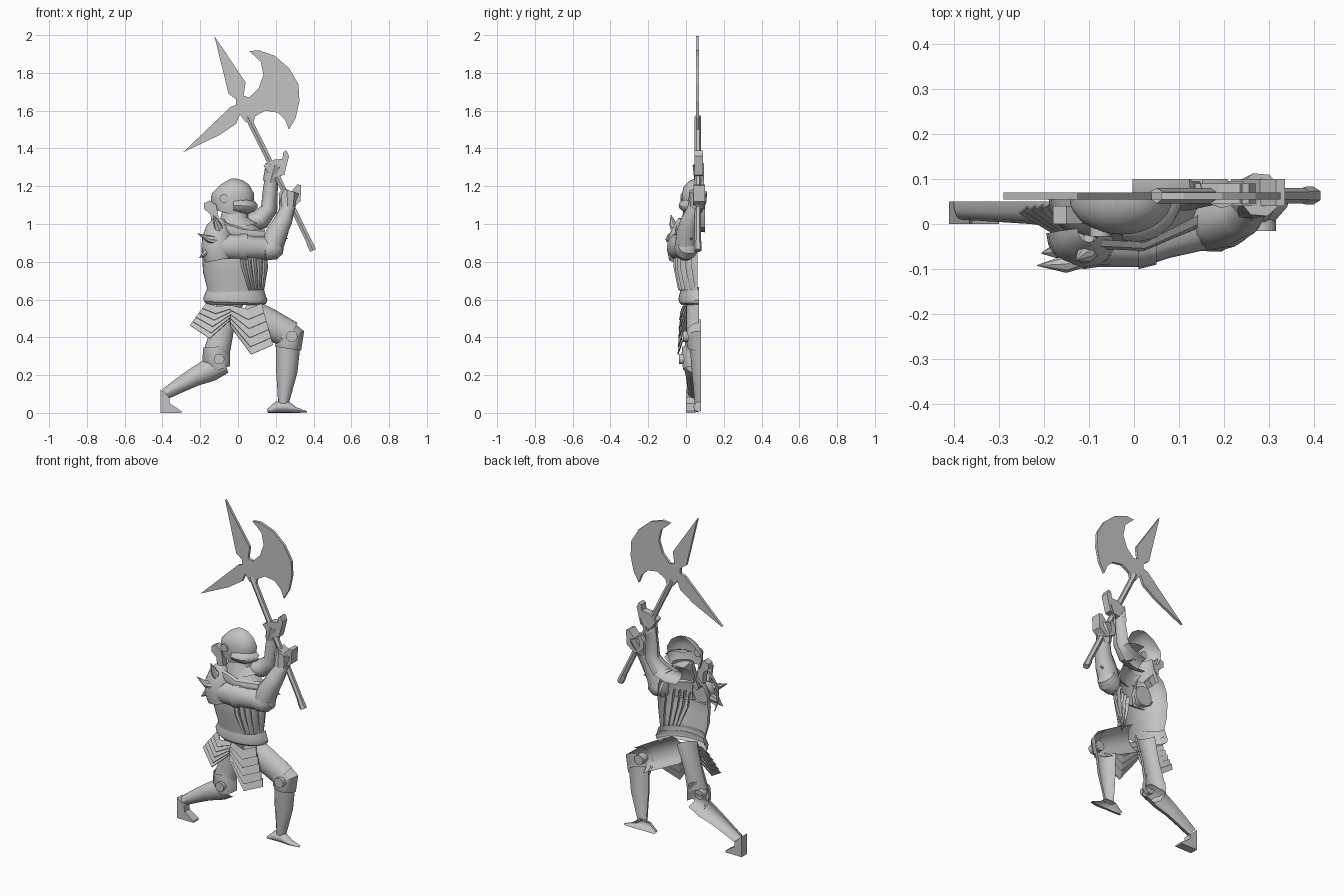
import bpy, bmesh, math
from mathutils import Vector

default_cube = bpy.data.objects.get("Cube")
if default_cube:
    bpy.data.objects.remove(default_cube, do_unlink=True)

UNIT = 0.01  # all part sizes below are in hundredths

steel = bpy.data.materials.new("plain_grey_steel")
steel.use_nodes = True
grey = (0.55, 0.55, 0.55, 1)
steel.diffuse_color = grey
steel.node_tree.nodes["Principled BSDF"].inputs["Base Color"].default_value = grey


def finish(name, bm, face_front=False, smooth=True):
    """Turn a bmesh into a named, shaded object."""
    bmesh.ops.recalc_face_normals(bm, faces=bm.faces)
    if face_front and sum(f.normal.y * f.calc_area() for f in bm.faces) > 0:
        bmesh.ops.reverse_faces(bm, faces=bm.faces)
    bmesh.ops.scale(bm, vec=Vector((UNIT, UNIT, UNIT)), verts=bm.verts)
    mesh = bpy.data.meshes.new(name)
    bm.to_mesh(mesh)
    bm.free()
    mesh.materials.append(steel)
    obj = bpy.data.objects.new(name, mesh)
    bpy.context.collection.objects.link(obj)
    if smooth:
        bpy.ops.object.select_all(action="DESELECT")
        obj.select_set(True)
        bpy.context.view_layer.objects.active = obj
        bpy.ops.object.shade_smooth_by_angle(angle=math.radians(35))
    return obj


def bridge(bm, rings, closed):
    """Join neighbouring rings of vertices with quads."""
    for first, second in zip(rings, rings[1:]):
        count = len(first)
        for k in range(count if closed else count - 1):
            n = (k + 1) % count
            bm.faces.new((first[k], first[n], second[n], second[k]))


def shell(name, sections, arc=12):
    """Half tube, open at the back; sections are (x, z, half width, back y, depth)."""
    bm = bmesh.new()
    rings = []
    for i, (x, z, half, back, depth) in enumerate(sections):
        before, after = sections[max(i - 1, 0)], sections[min(i + 1, len(sections) - 1)]
        along = Vector((after[0] - before[0], after[1] - before[1])).normalized()
        ring = []
        for k in range(arc + 1):
            a = math.pi * k / arc
            side = half * math.cos(a)
            ring.append(bm.verts.new((x - along.y * side, back - depth * math.sin(a),
                                      z + along.x * side)))
        rings.append(ring)
    bridge(bm, rings, closed=False)
    return finish(name, bm, face_front=True)


def tube(name, points, sides=14):
    """Closed round tube; points are (x, y, z, radius)."""
    bm = bmesh.new()
    rings = []
    for i, point in enumerate(points):
        before, after = points[max(i - 1, 0)], points[min(i + 1, len(points) - 1)]
        turn = (Vector(after[:3]) - Vector(before[:3])).to_track_quat("Z", "Y")
        ring = []
        for k in range(sides):
            a = math.tau * k / sides
            offset = turn @ Vector((math.cos(a), math.sin(a), 0)) * point[3]
            ring.append(bm.verts.new(Vector(point[:3]) + offset))
        rings.append(ring)
    bridge(bm, rings, closed=True)
    bm.faces.new(rings[0])
    bm.faces.new(rings[-1])
    return finish(name, bm)


def plate(name, outline, front, back):
    """Flat outline in the front plane, extruded from front to back."""
    bm = bmesh.new()
    face = bm.faces.new([bm.verts.new((x, front, z)) for x, z in outline])
    made = bmesh.ops.extrude_face_region(bm, geom=[face])
    verts = [v for v in made["geom"] if isinstance(v, bmesh.types.BMVert)]
    bmesh.ops.translate(bm, vec=(0, back - front, 0), verts=verts)
    return finish(name, bm, smooth=False)


def disc(name, x, z, radius, front, back):
    return tube(name, [(x, back, z, radius), (x, front, z, radius)])


def tasset(name, rails, count=5):
    """Overlapping chevron lames; each rail is (top point, bottom point, y)."""
    for i in range(count):
        bm = bmesh.new()
        rows = []
        for t, lift in ((i / count, 0), ((i + 1.15) / count, 1.2)):
            t = min(t, 1)
            row = []
            for top, bottom, y in rails:
                p = Vector(top).lerp(Vector(bottom), t)
                row.append(bm.verts.new((p.x, y - t - lift, p.y)))
            rows.append(row)
        bridge(bm, rows, closed=False)
        lame = finish(f"{name}_lame_{i + 1}", bm, face_front=True, smooth=False)
        lame.modifiers.new("thickness", "SOLIDIFY").thickness = 0.005


# Halberd: head with two spikes and a crescent blade, then the shaft
plate("halberd_head", [
    (-12.5, 199.5), (-5, 169), (-1, 166), (-1, 163), (-4, 162), (-29, 138),
    (-10, 147), (-1, 153), (1, 158), (4, 154), (8, 153), (9, 157), (14.5, 160), (21, 159),
    (25, 155), (27, 150), (30.5, 156), (32.5, 165), (32, 174), (27, 182.5),
    (19.5, 189), (11, 192), (6, 191.5), (12, 186), (13.5, 179), (11, 172),
    (6, 167), (3, 168), (4, 175)], 5.4, 7)
tube("halberd_shaft", [(5, 6.3, 157, 1.7), (39, 6.3, 88, 1.7)], sides=6)
tube("shaft_pommel", [(37.5, 6.3, 91, 1.8), (38.3, 6.3, 89, 2), (39.8, 6.3, 86, 2)], sides=6)

# Far arm, raised behind the head
shell("far_arm", [(0, 100, 4, 10, 6), (6, 100.5, 5, 10, 7), (12, 102.5, 5.5, 10, 7),
                  (16.5, 108, 4.5, 10, 6), (17, 117, 4, 9.5, 5), (18, 126, 3.5, 9, 4)])
shell("far_cuff", [(17, 122, 4, 9.5, 5), (19.5, 131, 5, 9.5, 6)], arc=6)
plate("far_hand", [(13.5, 131), (19, 134), (23.5, 134.5), (24, 138), (25.5, 139), (27, 136),
                   (25.5, 130), (24.5, 126), (18, 124.5)], 4.5, 9)

# Helmet, pointed visor and neck
shell("helmet_dome", [(-4.5, 105.5, 8.5, 6, 7.5), (-3.8, 108.5, 10.5, 6, 8),
                      (-3.1, 112, 11.4, 6, 8.3),
                      (-2.6, 116, 11.2, 6, 8.3), (-3, 119.5, 9, 6, 7.2), (-3.5, 122, 6, 6, 5),
                      (-3.8, 123.4, 2.5, 6, 2.5), (-4, 123.8, 0.3, 6, 0.3)], arc=16)
shell("visor", [(-2.5, 109.8, 4.5, 6, 9.6), (1, 109.8, 4.6, 6, 10), (5, 109.4, 4.3, 6, 9),
                (8.5, 109.5, 2.7, 6, 6), (10.4, 109.5, 0.8, 6, 2)], arc=8)
disc("visor_pivot", -7.5, 113.5, 2.3, -2.8, 0)
shell("gorget", [(-1.5, 108, 6.5, 6, 6.5), (-2, 103, 7.5, 6, 8), (-1, 98, 12, 6, 9.5)])
plate("neck_guard", [(-18, 111), (-15, 112.5), (-11.5, 110), (-10.5, 105), (-10, 100), (-7, 96),
                     (-10, 93), (-14, 98), (-14.5, 105), (-18, 108)], 0, 4)

# Breastplate, fluted side ribs and flared waist
shell("breastplate", [(-2, 101, 9, 6, 8), (-2, 97, 14, 6, 10), (-2, 91, 16.5, 6, 11.5),
                      (-2, 83, 17, 6, 12), (-2, 75, 16.5, 6, 11.5), (-1.5, 67, 15, 6, 9.5),
                      (-1.5, 62, 15, 6, 9)], arc=18)
for i in range(5):
    top, bottom = 2 + 2.8 * i, 6.5 + 1.6 * i
    rib_back = 8.5 - 12 * math.sqrt(1 - ((top + 2) / 17) ** 2)
    shell(f"side_rib_{i + 1}", [(top, 86, 1.8, rib_back, 3.4), (top + 1, 77, 1.7, rib_back, 3.4),
                                (bottom, 65, 0.9, rib_back + 2, 3)], arc=4)
shell("collar_plate", [(-8, 98, 3, -3.5, 2), (2, 95, 3, -4, 2), (14, 94, 3, 2, 3)], arc=4)
shell("waist_fauld", [(-1.2, 66, 15, 7, 10), (-1.3, 63.5, 15.7, 7, 10.3),
                      (-1.4, 60.5, 17, 7, 11), (-1.5, 58.5, 16.5, 7, 10.7),
                      (-1.5, 57, 14.5, 7, 9)], arc=16)

# Near shoulder with spikes
disc("arm_socket", -9, 89, 6, -7, -2)
shell("pauldron", [(-10, 103, 2.5, -1, 3), (-10.5, 99, 6, -1.5, 5.5), (-11, 93, 8, -2, 7.5),
                   (-11, 86, 8.5, -2, 8), (-10, 81, 7.5, -2, 7)], arc=10)
for i, (base, bend, tip) in enumerate((
        ((-9, -6, 91), (-15.5, -9, 92), (-21.5, -9.2, 95)),
        ((-13, -4, 87), (-17, -6, 85), (-20.5, -6.5, 82)),
        ((-10, -5, 96), (-11, -7, 100), (-13, -8, 105)))):
    tube(f"shoulder_spike_{i + 1}", [base + (3,), bend + (1.9,), tip + (0.1,)], sides=8)

# Near arm, bent across the chest
shell("near_upper_arm", [(-11, 88, 6.5, -3.5, 6), (2, 88, 6.5, -5, 4.5),
                         (8, 87.5, 5.7, -3, 4.5), (17, 87, 6, 1, 6.5)], arc=8)
shell("arm_band", [(1, 88, 7, -5, 5), (5, 88, 7, -4, 5)], arc=8)
tube("elbow_guard", [(12, -0.5, 86, 3), (14, -0.5, 86, 5.5), (18, 0, 87, 6.3),
                     (21, 1, 89, 5.5), (23.3, 1.5, 90, 2)])
tube("elbow_spike", [(21, 2, 92, 2.5), (26.5, 3, 92.5, 0.1)], sides=6)
tube("near_forearm", [(18, 0, 88, 6), (20.5, 0.5, 95, 5.8), (24, 2, 102, 4.8),
                      (26.5, 5, 109, 3.8)])
tube("near_cuff", [(25.5, 4.5, 107, 4), (26.5, 6, 112, 4.8), (28, 6.5, 117, 5)], sides=8)
plate("near_hand", [(21.5, 116), (24, 119.5), (28, 117), (31.5, 121), (33.5, 120.5),
                    (33, 112), (28, 108), (22, 111)], 4, 10)

# Hip lames; the right set wraps round the hip
tasset("right_tasset", [((-17, 58), (-25.5, 46.5), 4.5), ((-11, 56.5), (-15, 39.5), -1.8),
                        ((-3.5, 57), (-4.5, 49), -1)])
tasset("left_tasset", [((-4, 57), (-4, 46), -0.7), ((5, 55), (7, 31), -2.3),
                       ((12.5, 58), (18.5, 36), -0.5)])

# Right leg, stretched back
shell("right_thigh", [(-4, 59, 7, 5, 5), (-8, 45, 6, 5, 5), (-11.5, 31, 7, 5, 6)])
shell("right_knee", [(-12, 35, 6.5, 5, 7), (-11.5, 29, 7.5, 5, 7.5), (-9.5, 23, 5.5, 5, 6.5)],
      arc=6)
disc("right_knee_boss", -10, 28.5, 2.8, -3.6, 2)
shell("right_greave", [(-6.5, 25.5, 4.5, 5, 5.5), (-14.5, 23, 6.3, 5, 6), (-23, 19, 5, 5, 5),
                       (-31, 14.5, 4, 5, 4.5), (-38.5, 10, 3, 5, 4)], arc=6)
plate("right_foot", [(-41, 12.5), (-36.5, 8.5), (-36, 5), (-30, 1), (-30, 0), (-41, 0)], 0, 5)

# Left leg, bent forward
shell("left_thigh", [(3, 54, 8, 7, 7), (15, 48, 8, 7, 7), (28, 41, 7.5, 7, 7)])
shell("left_knee", [(23, 43.5, 7.3, 8, 8), (27.5, 40.5, 8, 8, 8.5), (26.5, 34, 7, 8, 7)], arc=6)
disc("left_knee_boss", 28.5, 40.5, 3, -1.5, 5)
shell("left_greave", [(26.5, 36, 6.5, 8, 6), (25.8, 22, 5.7, 8, 5), (24.8, 12, 4, 8, 4),
                      (24, 5, 2.8, 8, 3.5)], arc=6)
shell("left_foot", [(15.5, 0.9, 0.9, 8, 2.5), (20.5, 3, 3, 8, 4), (26, 3.2, 3.2, 8, 4),
                    (30.5, 1.5, 1.5, 8, 3.5), (36.5, 0.5, 0.4, 8, 1.5)], arc=8)
